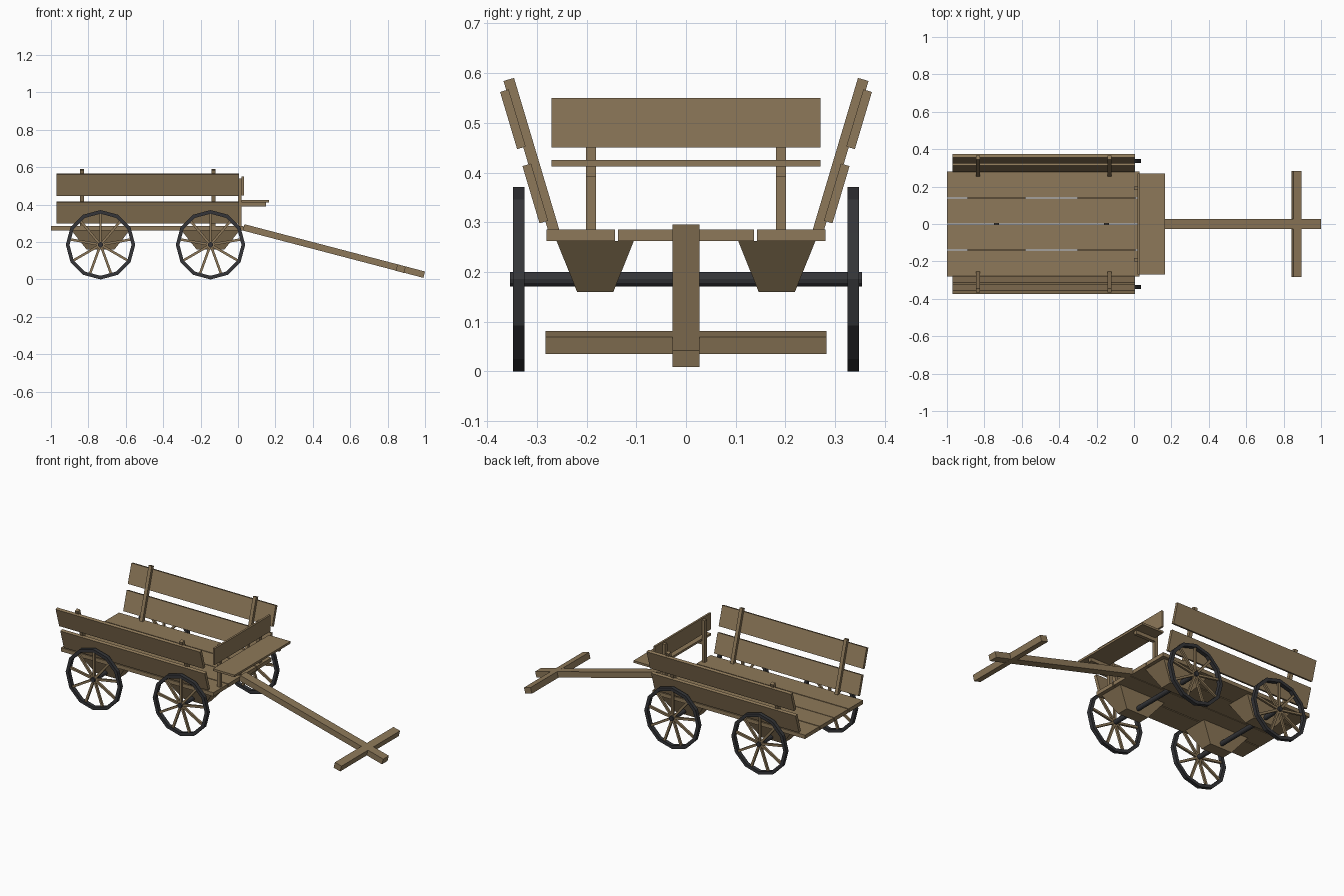
import bpy, bmesh, math
from mathutils import Matrix, Vector

if "Cube" in bpy.data.objects:
    bpy.data.objects.remove(bpy.data.objects["Cube"])


def material(name, rgb):
    m = bpy.data.materials.new(name)
    m.diffuse_color = (*rgb, 1)
    m.use_nodes = True
    m.node_tree.nodes["Principled BSDF"].inputs["Base Color"].default_value = m.diffuse_color
    return m


WOOD = material("wood", (0.27, 0.19, 0.10))
IRON = material("iron", (0.035, 0.036, 0.04))


def finish(name, bm, mat):
    bmesh.ops.recalc_face_normals(bm, faces=bm.faces)
    me = bpy.data.meshes.new(name)
    bm.to_mesh(me)
    bm.free()
    me.materials.append(mat)
    ob = bpy.data.objects.new(name, me)
    bpy.context.collection.objects.link(ob)
    return ob


def box(name, center, size, rx=0, ry=0, taper=(1, 1), mat=WOOD):
    """Box with optional tilt; taper scales the bottom face."""
    bm = bmesh.new()
    bmesh.ops.create_cube(bm, size=1)
    for v in bm.verts:
        if v.co.z < 0:
            v.co.x *= taper[0]
            v.co.y *= taper[1]
        v.co = Vector(a * b for a, b in zip(v.co, size))
    ob = finish(name, bm, mat)
    ob.location = center
    ob.rotation_euler = (rx, ry, 0)
    return ob


def span(name, x, y, z, **kw):
    """Box given by its min/max on each axis."""
    return box(name, [(a + b) / 2 for a, b in (x, y, z)], [b - a for a, b in (x, y, z)], **kw)


AXLES = (-0.735, -0.147)
HUB_Z, RIM_R, RIM_IN = 0.1855, 0.1855, 0.166
RIM_SIDES, SPOKES = 12, 9


def wheel_rim(name, x, y):
    bm = bmesh.new()
    rings = []
    for i in range(RIM_SIDES):
        a = math.tau * i / RIM_SIDES
        rings.append([bm.verts.new((x + r * math.sin(a), y + d, HUB_Z + r * math.cos(a)))
                      for r, d in ((RIM_R, -0.0115), (RIM_R, 0.0115), (RIM_IN, 0.0115), (RIM_IN, -0.0115))])
    for i in range(RIM_SIDES):
        p, q = rings[i], rings[(i + 1) % RIM_SIDES]
        for j in range(4):
            k = (j + 1) % 4
            bm.faces.new((p[j], p[k], q[k], q[j]))
    return finish(name, bm, IRON)


def wheel_spokes(name, x, y):
    bm = bmesh.new()
    for i in range(SPOKES):
        m = (Matrix.Translation((x, y, HUB_Z)) @ Matrix.Rotation(math.tau * i / SPOKES, 4, 'Y')
             @ Matrix.Translation((0, 0, 0.087)) @ Matrix.Diagonal((0.013, 0.013, 0.168, 1)))
        bmesh.ops.create_cube(bm, size=1, matrix=m)
    return finish(name, bm, WOOD)


# bed planks
for i, y in enumerate(((-0.28, -0.1425), (-0.1365, -0.002), (0.002, 0.1365), (0.1425, 0.28))):
    span(f"bed_plank_{i + 1}", (-1.0, 0.03), y, (0.262, 0.285))

# axles, axle blocks and wheels
for x, end in zip(AXLES, ("rear", "front")):
    bm = bmesh.new()
    bmesh.ops.create_cone(bm, cap_ends=True, segments=12, radius1=0.0145, radius2=0.0145, depth=0.708,
                          matrix=Matrix.Translation((x, 0, HUB_Z)) @ Matrix.Rotation(math.pi / 2, 4, 'X'))
    finish(f"{end}_axle", bm, IRON)
    for s, side in ((-1, "right"), (1, "left")):
        box(f"{end}_{side}_axle_block", (x, s * 0.1825, 0.211), (0.31, 0.155, 0.102), taper=(0.48, 0.47))
        wheel_rim(f"{end}_{side}_wheel_rim", x, s * 0.3365)
        wheel_spokes(f"{end}_{side}_wheel_spokes", x, s * 0.3365)

# flared side boards and stakes
TILT = math.radians(16.6)
for s, side in ((-1, "right"), (1, "left")):
    for level, y, z in (("lower", 0.303, 0.358), ("upper", 0.348, 0.507)):
        box(f"{side}_{level}_side_board", (-0.4825, s * y, z), (0.975, 0.018, 0.12), rx=-s * TILT)
    for x, end in ((-0.835, "rear"), (-0.13, "front")):
        box(f"{side}_{end}_stake", (x, s * 0.309, 0.4285), (0.021, 0.022, 0.331), rx=-s * TILT)

# seat on posts and brackets, with backrest
for s, side in ((-1, "right"), (1, "left")):
    y = (s * 0.191 - 0.0105, s * 0.191 + 0.0105)
    span(f"{side}_seat_post", (0.0, 0.02), y, (0.28, 0.54))
    span(f"{side}_seat_bracket", (0.015, 0.15), y, (0.391, 0.413))
span("seat_board", (0.02, 0.166), (-0.27, 0.27), (0.412, 0.425))
span("seat_backrest", (0.019, 0.031), (-0.27, 0.27), (0.45, 0.55))

# pull pole and crossbar
SLOPE = math.atan(0.262)
box("pull_pole", (0.513, 0, 0.152), (0.998, 0.054, 0.035), ry=SLOPE)
box("pull_crossbar", (0.87, 0, 0.058), (0.046, 0.565, 0.036), ry=SLOPE)
